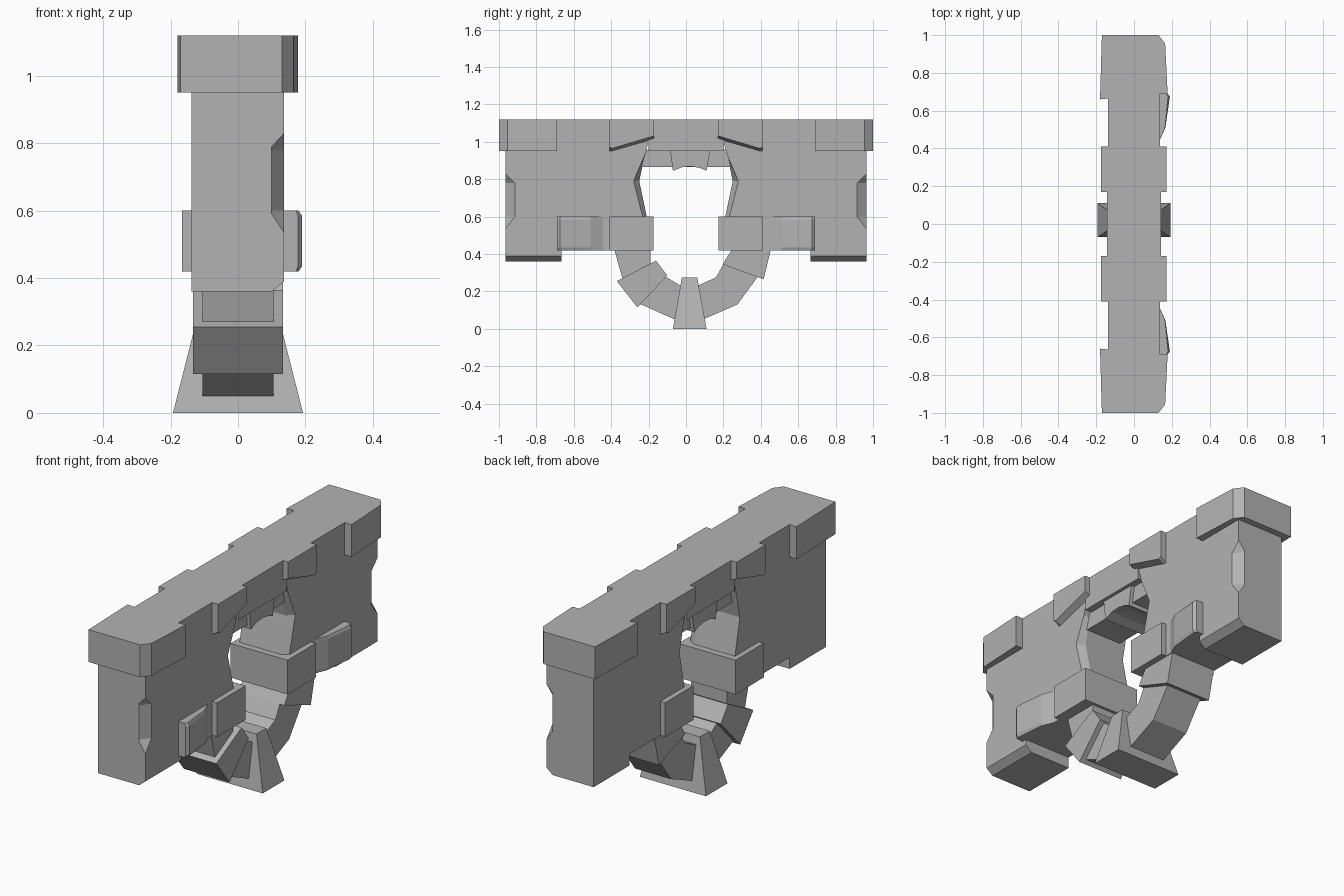
import bpy, bmesh

stone = bpy.data.materials.new("stone")
stone.diffuse_color = (0.45, 0.45, 0.45, 1)


def loft(name, rings):
    """Closed solid through matching rings of 3D points."""
    bm = bmesh.new()
    vs = [[bm.verts.new(p) for p in ring] for ring in rings]
    n = len(vs[0])
    for a, b in zip(vs, vs[1:]):
        for i in range(n):
            j = (i + 1) % n
            bm.faces.new((a[i], a[j], b[j], b[i]))
    bm.faces.new(vs[0])
    bm.faces.new(vs[-1])
    bmesh.ops.dissolve_degenerate(bm, dist=0.0001, edges=bm.edges)
    bmesh.ops.recalc_face_normals(bm, faces=bm.faces)
    bm.normal_update()
    me = bpy.data.meshes.new(name)
    bm.to_mesh(me)
    bm.free()
    me.materials.append(stone)
    ob = bpy.data.objects.new(name, me)
    bpy.context.collection.objects.link(ob)
    return ob


def at_x(x, yz, s=1):
    return [(x, s * y, z) for y, z in yz]


def at_z(z, xy, s=1):
    return [(x, s * y, z) for x, y in xy]


def slab(name, yz, half, s=1):
    return loft(name, [at_x(-half, yz, s), at_x(half, yz, s)])


def rect(y0, y1, z0, z1):
    return [(y0, z0), (y1, z0), (y1, z1), (y0, z1)]


# Wall outline, and the chipped outline of its +x face
wall = [(0.965, 0.36), (0.965, 0.59), (0.965, 0.60), (0.965, 0.78), (0.965, 0.79),
        (0.965, 1.12), (0.20, 1.12), (0.20, 1.00), (0.22, 0.93), (0.25, 0.79),
        (0.21, 0.60), (0.21, 0.42), (0.665, 0.42), (0.665, 0.36)]
chipped = list(wall)
for i, p in {0: (0.965, 0.39), 1: (0.965, 0.535), 2: (0.915, 0.60), 3: (0.915, 0.78),
             4: (0.965, 0.83), 9: (0.28, 0.79), 10: (0.232, 0.60), 13: (0.665, 0.39)}.items():
    chipped[i] = p

# Cap corner, side stone (x, y) and cap block (y, z) outlines
corner = [(-0.18, 0.66), (-0.17, 1.0), (0.13, 1.0), (0.165, 0.955), (0.178, 0.69), (0.1, 0.69)]
wing = [(0.10, 0.69), (0.178, 0.69), (0.19, 0.675), (0.166, 0.51), (0.135, 0.44), (0.10, 0.44)]
wing_top = [(0.10, 0.69), (0.172, 0.69), (0.18, 0.675), (0.164, 0.51), (0.135, 0.44), (0.10, 0.44)]
block_out = [(0.17, 1.12), (0.41, 1.12), (0.41, 0.972), (0.395, 0.965), (0.17, 1.032)]
block_in = [(0.17, 1.12), (0.41, 1.12), (0.41, 0.95), (0.395, 0.95), (0.17, 1.015)]

for s, side in ((-1, "front"), (1, "back")):
    loft(side + "_wall", [at_x(-0.138, wall, s), at_x(0.10, wall, s), at_x(0.137, chipped, s)])
    loft(side + "_cap_corner", [at_z(0.95, corner, s), at_z(1.12, corner, s)])
    loft(side + "_cap_block", [at_x(-0.175, block_out, s), at_x(-0.135, block_in, s),
                               at_x(0.135, block_in, s), at_x(0.172, block_out, s)])
    slab(side + "_spring_block", rect(0.175, 0.41, 0.42, 0.60), 0.166, s)
    loft(side + "_side_stone", [at_z(0.42, wing_top, s), at_z(0.435, wing, s),
                                at_z(0.585, wing, s), at_z(0.60, wing_top, s)])

# Cap centre and lintel with hanging stone
slab("cap_centre", rect(-0.20, 0.20, 0.95, 1.12), 0.143)
slab("lintel", [(-0.24, 0.865), (0.24, 0.865), (0.22, 0.96), (-0.21, 0.96)], 0.105)
slab("lintel_keystone", [(-0.085, 0.96), (-0.07, 0.845), (-0.02, 0.865), (0.03, 0.868),
                         (0.075, 0.86), (0.11, 0.845), (0.13, 0.96)], 0.125)

# Lower arch stones
slab("arch_stone_front_upper", [(-0.385, 0.43), (-0.19, 0.43), (-0.19, 0.35), (-0.34, 0.27)], 0.105)
slab("arch_stone_front_middle", [(-0.37, 0.255), (-0.16, 0.365), (-0.10, 0.285), (-0.26, 0.115)], 0.133)
slab("arch_stone_front_lower", [(-0.25, 0.135), (-0.11, 0.28), (-0.02, 0.225), (-0.06, 0.05)], 0.105)
slab("arch_stones_back_lower", [(0.05, 0.225), (0.09, 0.05), (0.275, 0.13), (0.385, 0.28),
                                (0.205, 0.355), (0.16, 0.275)], 0.105)
slab("arch_stone_back_upper", [(0.195, 0.345), (0.25, 0.43), (0.455, 0.43), (0.415, 0.265)], 0.133)

# Bottom keystone, flared towards its foot
loft("arch_keystone", [[(-h, y0, z), (h, y0, z), (h, y1, z), (-h, y1, z)]
                       for h, y0, y1, z in ((0.193, -0.07, 0.11, 0), (0.123, -0.022, 0.06, 0.275))])
